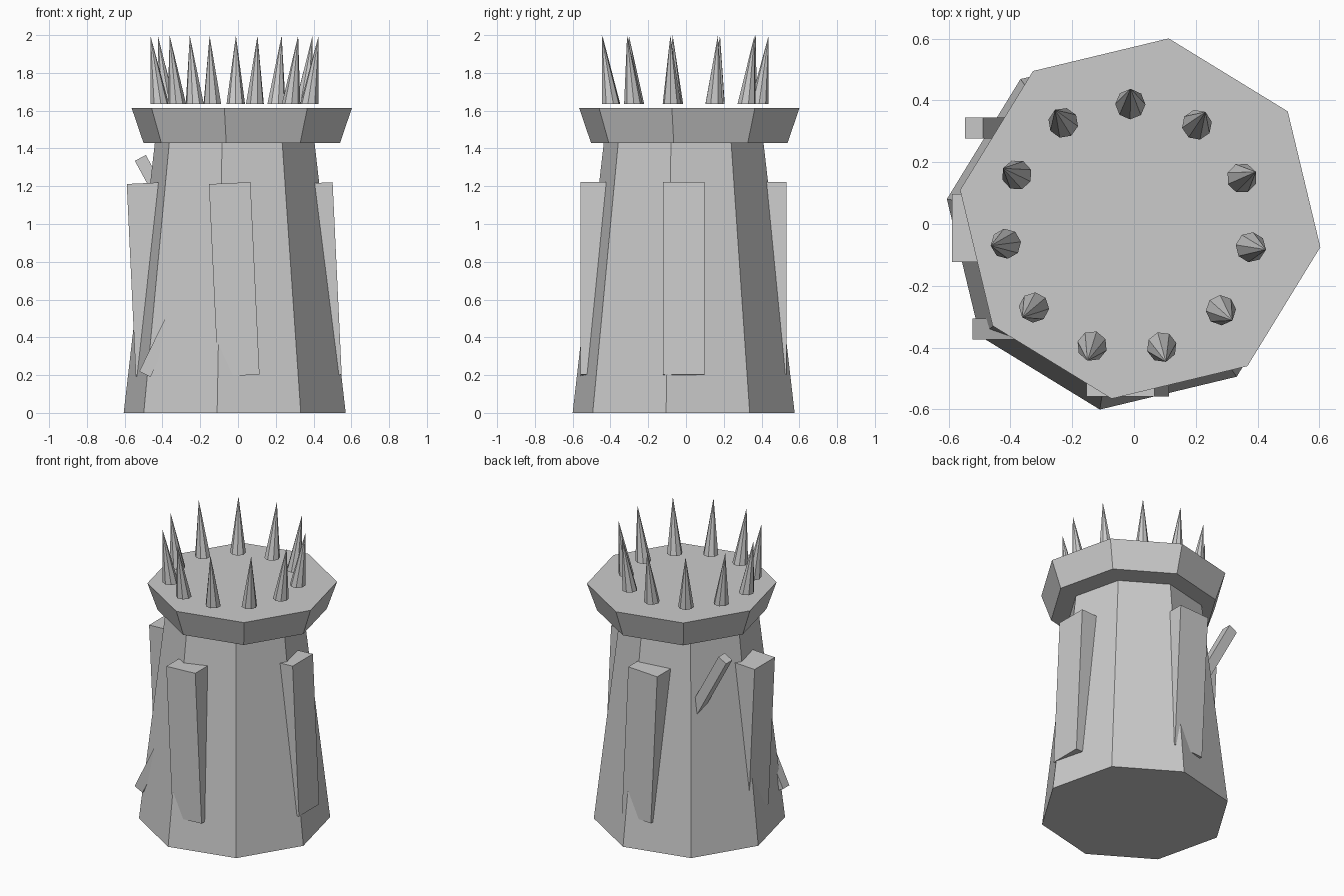
import bpy, bmesh, math
from mathutils import Matrix, Vector

if "Cube" in bpy.data.objects:
    bpy.data.objects.remove(bpy.data.objects["Cube"])

CX, CY = -0.0175, -0.0125      # tower axis
TURN = math.radians(-9)        # turn of the octagon


def add_mesh(name, bm):
    bmesh.ops.recalc_face_normals(bm, faces=bm.faces)
    mesh = bpy.data.meshes.new(name)
    bm.to_mesh(mesh)
    bm.free()
    obj = bpy.data.objects.new(name, mesh)
    bpy.context.collection.objects.link(obj)
    return obj


def frustum(name, x, y, z0, z1, r0, r1, sides=8):
    bm = bmesh.new()
    bmesh.ops.create_cone(bm, cap_ends=True, segments=sides, radius1=r0, radius2=r1, depth=z1 - z0)
    # align first vertex with the tower turn
    v = bm.verts[:][0].co
    turn = TURN - math.atan2(v.y, v.x)
    bm.transform(Matrix.Translation((x, y, (z0 + z1) / 2)) @ Matrix.Rotation(turn, 4, 'Z'))
    return add_mesh(name, bm)


def box(name, centre, size, tilt):
    bm = bmesh.new()
    bmesh.ops.create_cube(bm, size=1)
    bm.transform(Matrix.Translation(centre) @ Matrix.Rotation(tilt, 4, 'Y')
                 @ Matrix.Diagonal((*size, 1)))
    return add_mesh(name, bm)


# tower body and flared collar
frustum("tower_body", CX, CY, 0, 1.43, 0.595, 0.428)
frustum("collar", 0.02, 0.0175, 1.43, 1.613, 0.527, 0.59)

# ring of spikes, each leaning outward
for i in range(11):
    a = TURN + i * math.tau / 11
    out = Vector((math.cos(a), math.sin(a), 0))
    bm = bmesh.new()
    ring = []
    for k in range(8):
        b = a + k * math.tau / 8
        ring.append(bm.verts.new(Vector((CX, CY, 1.635)) + out * 0.4
                                 + Vector((math.cos(b), math.sin(b), 0)) * 0.049))
    tip = bm.verts.new(Vector((CX, CY, 1.998)) + out * 0.45)
    bm.faces.new(ring[::-1])
    for k in range(8):
        bm.faces.new((ring[k], ring[(k + 1) % 8], tip))
    add_mesh(f"spike_{i + 1}", bm)

# four upright buttresses, all tilted the same way
LEAN = math.radians(-2.7)
DEPTH, REACH = 0.2, 0.545
for name, dx, dy in (("front", 0, -1), ("right", 1, 0), ("back", 0, 1), ("left", -1, 0)):
    off = REACH - DEPTH / 2
    size = (DEPTH, 0.22, 1.02) if dx else (0.22, DEPTH, 1.02)
    box(f"{name}_buttress", (-0.02 + dx * off, -0.013 + dy * off, 0.707), size, LEAN)

# two slanted beams poking out of the left side
for name, x, y, z, updown, ang in (("upper_beam", -0.517, 0.311, 1.35, -1, 28.5),
                                   ("lower_beam", -0.493, -0.34, 0.205, 1, 26)):
    a, length = math.radians(ang), 0.5
    inward = Vector((math.sin(a), 0, updown * math.cos(a)))
    box(name, Vector((x, y, z)) + inward * length / 2, (0.066, 0.068, length), a * updown)
